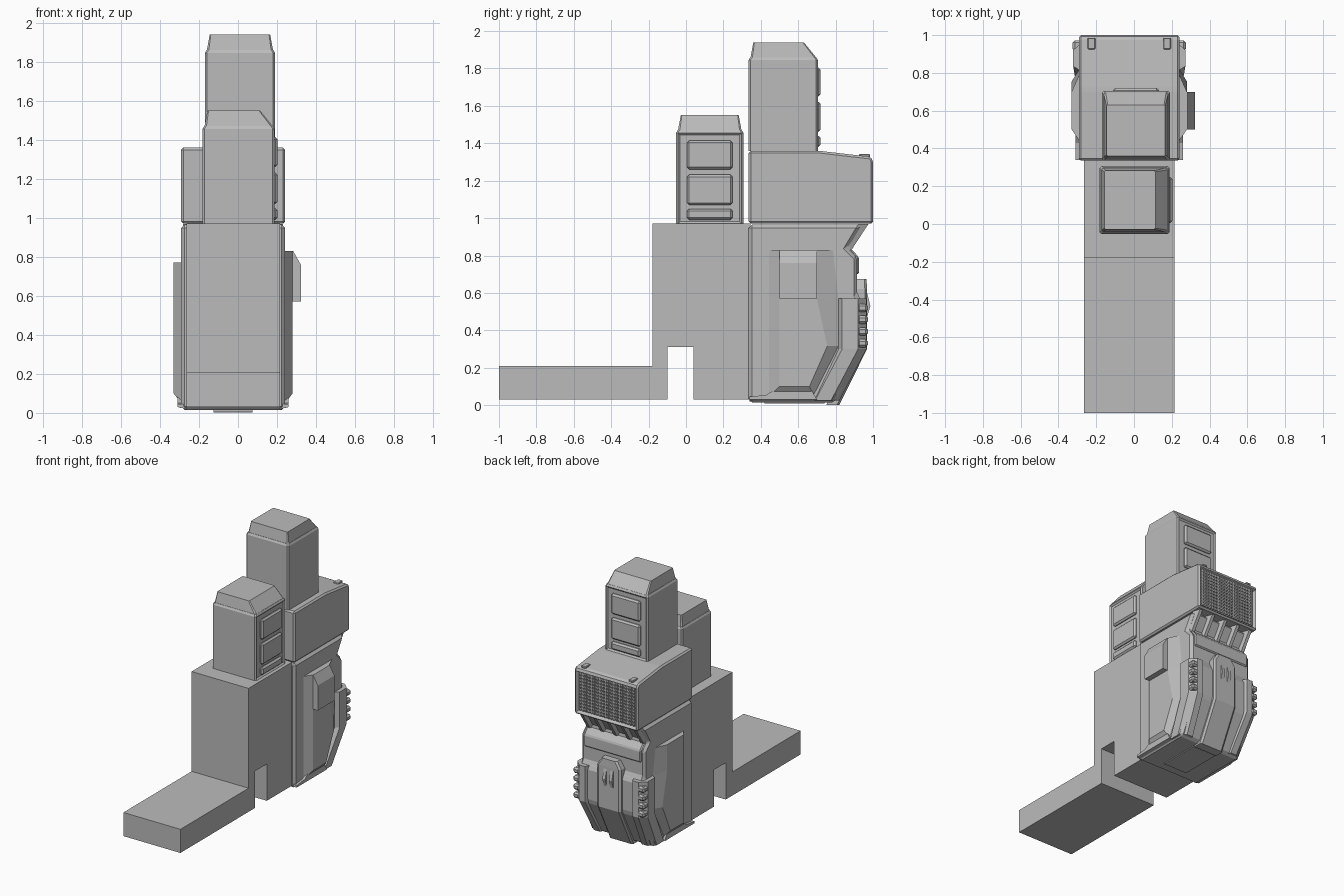
import bpy, bmesh
from mathutils import Matrix, Vector

cube = bpy.data.objects.get("Cube")
if cube:
    bpy.data.objects.remove(cube)

grey = bpy.data.materials.new("plain grey")
grey.use_nodes = True
tone = (0.5, 0.5, 0.5, 1)
grey.diffuse_color = tone
grey.node_tree.nodes["Principled BSDF"].inputs["Base Color"].default_value = tone

CX = -0.025  # centre line of the rear housing


def loft(name, rings, bevel=0.0, inset=None, matrix=None):
    """Join rings of points, cap the ends; inset = (direction, border, depth)."""
    bm = bmesh.new()
    loops = [[bm.verts.new(p) for p in ring] for ring in rings]
    n = len(loops[0])
    for a, b in zip(loops, loops[1:]):
        for i in range(n):
            j = (i + 1) % n
            bm.faces.new((a[i], a[j], b[j], b[i]))
    bm.faces.new(loops[0])
    bm.faces.new(loops[-1])
    bmesh.ops.recalc_face_normals(bm, faces=bm.faces[:])
    if bevel:
        bmesh.ops.bevel(bm, geom=bm.edges[:], offset=bevel, segments=1,
                        affect='EDGES', clamp_overlap=True)
    if inset:
        direction, border, depth = inset
        d = Vector(direction)
        bm.normal_update()
        facing = [f for f in bm.faces if f.normal.dot(d) > 0.95]
        face = max(facing, key=lambda f: f.calc_area())
        bmesh.ops.inset_region(bm, faces=[face], thickness=border)
        bmesh.ops.translate(bm, verts=face.verts[:], vec=d * -depth)
    if matrix:
        bm.transform(matrix)
    mesh = bpy.data.meshes.new(name)
    bm.to_mesh(mesh)
    bm.free()
    mesh.materials.append(grey)
    ob = bpy.data.objects.new(name, mesh)
    bpy.context.collection.objects.link(ob)
    return ob


def prism(name, profile, x0, x1, **kw):
    return loft(name, [[(x, y, z) for y, z in profile] for x in (x0, x1)], **kw)


def box(name, x0, x1, y0, y1, z0, z1, **kw):
    return prism(name, [(y0, z0), (y1, z0), (y1, z1), (y0, z1)], x0, x1, **kw)


# Front block with its long foot and the notch underneath
prism("front_block",
      [(-1, .03), (-1, .21), (-.18, .21), (-.18, .97), (.345, .97), (.345, .03),
       (.04, .03), (.04, .31), (-.1, .31), (-.1, .03)], -.265, .215)

# Rear lower housing
prism("rear_housing",
      [(.335, .015), (.335, .965), (.94, .965), (.865, .84), (.915, .79),
       (.915, .585), (.945, .56), (.945, .3), (.8, .015)],
      CX - .267, CX + .267, bevel=.018)
prism("housing_lip", [(.86, .83), (.885, .835), (.925, .79), (.925, .7), (.88, .7)],
      CX - .24, CX + .24, bevel=.008)

# Upper box with recessed back opening
prism("upper_box",
      [(.335, .97), (.335, 1.36), (.71, 1.36), (.985, 1.328), (1, 1.31), (1, .97)],
      CX - .267, CX + .267, bevel=.012, inset=((0, 1, 0), .018, .025))

# Grille bars
for i in range(20):
    x = CX - .225 + i * .45 / 19
    box("grille_upright", x - .005, x + .005, .968, .99, 1.0, 1.295)
for i in range(12):
    z = 1.015 + i * .265 / 11
    box("grille_crossbar", CX - .235, CX + .235, .968, .988, z - .005, z + .005)

# Small latches on top of the box
for x in (CX - .2, CX + .2):
    box("top_latch", x - .02, x + .02, .925, .985, 1.325, 1.342, bevel=.004)

# Ribs below the upper box
for i in range(5):
    x = CX + (i - 2) * .113
    top = [(x - .03, .92, .968), (x + .03, .92, .968), (x + .012, .975, .968), (x - .012, .975, .968)]
    low = [(x - .03, .85, .83), (x + .03, .85, .83), (x + .012, .885, .83), (x - .012, .885, .83)]
    loft("sloped_rib", [top, low])


def tower(name, x, y, z, turn):
    """Tower with a chamfered cap and three raised panels on one face."""
    m = Matrix.Translation((x, y, z)) @ Matrix.Rotation(turn, 4, 'Z')

    def ring(u, v0, v1, h, c=.01):
        return [(-u + c, v0, h), (u - c, v0, h), (u, v0 + c, h), (u, v1 - c, h),
                (u - c, v1, h), (-u + c, v1, h), (-u, v1 - c, h), (-u, v0 + c, h)]

    loft(name, [ring(.18, -.185, .185, 0), ring(.18, -.185, .185, .485),
                ring(.172, -.177, .177, .5)], inset=((0, 1, 0), .016, .01), matrix=m)
    loft(name + "_cap", [ring(.17, -.175, .177, .498), ring(.155, -.16, .11, .58, .006)],
         matrix=m)
    for z0, z1 in ((.02, .08), (.1, .262), (.29, .445)):
        box(name + "_panel", -.122, .122, .17, .2, z0, z1, bevel=.012, matrix=m)


tower("front_tower", .003, .127, .97, -1.5708)
tower("rear_tower", .01, .52, 1.36, 0)

# Side plates, taller on the left side
for side, name, top in ((1, "left", .83), (-1, "right", .77)):
    base = [(.445, top), (.785, top), (.815, .57), (.815, .315), (.68, .05), (.445, .05)]
    face = [(.5, top), (.7, top), (.7, .57), (.755, .315), (.66, .1), (.5, .1)]
    loft(name + "_side_plate",
         [[(CX + side * d, y, z) for y, z in pts]
          for d, pts in ((.255, base), (.267, base), (.305, face))])

    # Lower sill
    sill = [(.34, .02), (.34, .045), (.43, .055), (.5, .1), (.66, .1), (.7, .02)]
    tuck = [(y, max(z, .03)) for y, z in sill]
    loft(name + "_sill", [[(CX + side * d, y, z) for y, z in pts]
                          for d, pts in ((.24, sill), (.285, tuck))])

    # Rear corner guard, leaning inward towards the bottom
    guard = [(.24, .8), (.265, .815), (.297, .835), (.297, .92), (.25, .965),
             (.2, .965), (.185, .93), (.2, .85)]
    loft(name + "_corner_guard",
         [[(CX + side * (d - shrink), y - shift, z) for d, y in guard]
          for z, shift, shrink in ((.57, 0, 0), (.3, 0, 0), (.025, .145, .025))])

    # Stacked teeth on the corner
    for i in range(4):
        z = .52 - i * .063
        a, b = sorted((CX + side * .245, CX + side * .3))
        box(name + "_corner_tooth", a, b, .915, .972, z - .022, z + .022, bevel=.012)

# Side box with a sloping top edge
loft("left_side_box",
     [[(x, y, z) for y, z in ((.5, .57), (.7, .57), (.7, top), (.5, top))]
      for x, top in ((.25, .83), (.283, .83), (.322, .76))])

# Central spine down the back, with rounded top and two ridges
spine = [(.1, 0, .82, .002), (.1, .3, .968, .3), (.1, .62, .968, .62), (.065, .675, .965, .675)]
loft("back_spine",
     [[(CX - w, y - .07, z), (CX + w, y - .07, z), (CX + w, y - .012, z),
       (CX + w - .015, y, z), (CX - w + .015, y, z), (CX - w, y - .012, z)]
      for w, _, y, z in spine])
for x in (CX - .028, CX + .028):
    prism("spine_ridge", [(.955, .61), (.968, .6), (.986, .53), (.968, .47), (.955, .47)],
          x - .012, x + .012)

# Base plate under the housing
box("base_plate", CX - .1, CX + .1, .42, .74, .008, .02)
